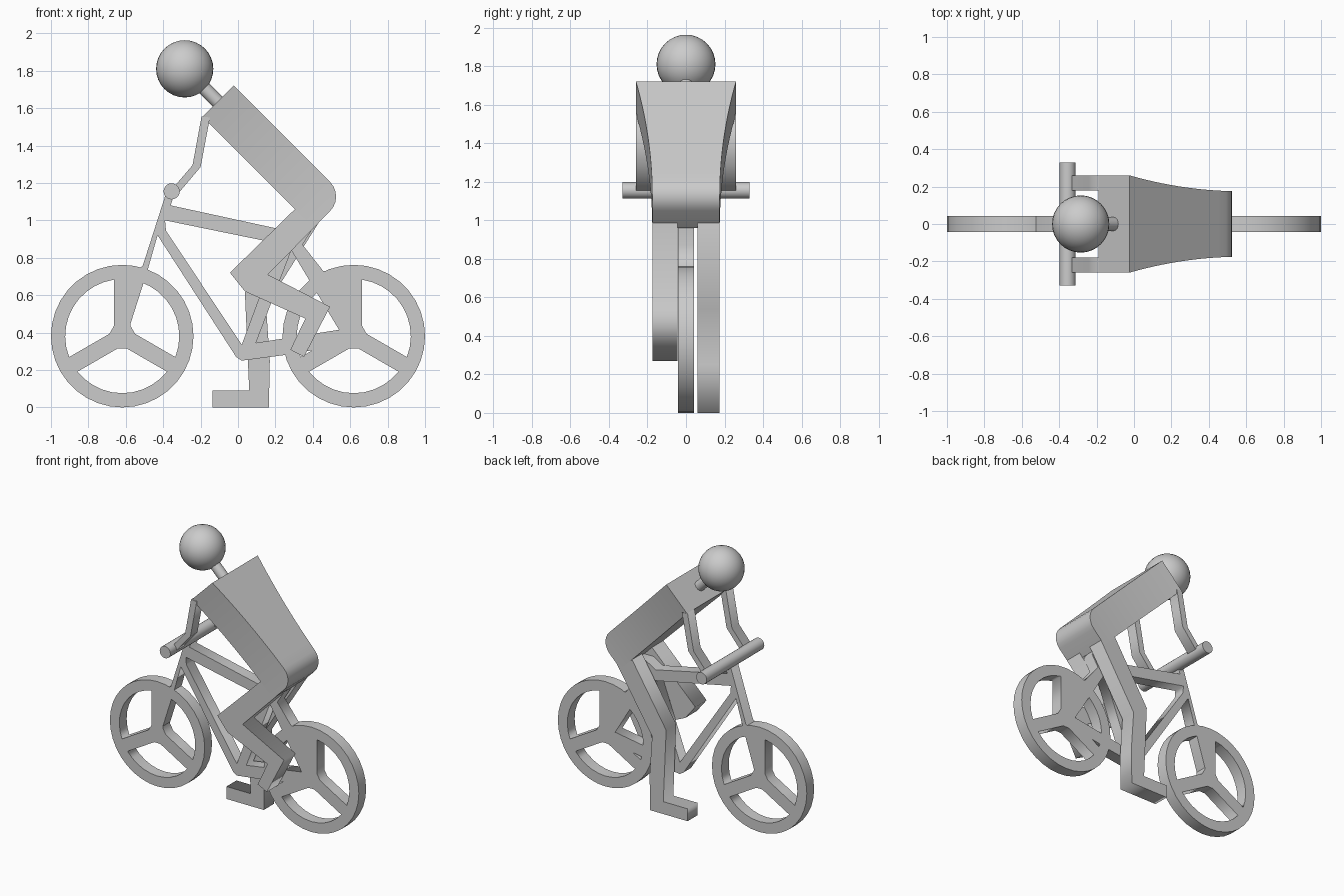
import bpy, bmesh, math
from mathutils import Vector

if "Cube" in bpy.data.objects:
    bpy.data.objects.remove(bpy.data.objects["Cube"])

grey = bpy.data.materials.new("plain grey")
grey.diffuse_color = (0.6, 0.6, 0.6, 1)
grey.use_nodes = True
grey.node_tree.nodes["Principled BSDF"].inputs["Base Color"].default_value = grey.diffuse_color


def finish(ob, name, smooth=None):
    ob.name = name
    ob.data.materials.clear()
    ob.data.materials.append(grey)
    if smooth:
        bpy.ops.object.select_all(action='DESELECT')
        ob.select_set(True)
        bpy.context.view_layer.objects.active = ob
        bpy.ops.object.shade_smooth_by_angle(angle=math.radians(smooth))
    return ob


def plate(name, loops, y0, y1):
    """Side-view outline (first loop) with holes (other loops), y0 to y1 thick."""
    cu = bpy.data.curves.new(name, 'CURVE')
    cu.dimensions = '2D'
    cu.fill_mode = 'BOTH'
    cu.extrude = (y1 - y0) / 2
    for pts in loops:
        sp = cu.splines.new('POLY')
        sp.points.add(len(pts) - 1)
        for p, (x, z) in zip(sp.points, pts):
            p.co = (x, z, 0, 1)
        sp.use_cyclic_u = True
    ob = bpy.data.objects.new(name, cu)
    bpy.context.collection.objects.link(ob)
    ob.rotation_euler = (math.pi / 2, 0, 0)
    ob.location.y = (y0 + y1) / 2
    bpy.ops.object.select_all(action='DESELECT')
    ob.select_set(True)
    bpy.context.view_layer.objects.active = ob
    bpy.ops.object.convert(target='MESH')
    return finish(bpy.context.object, name)


def rod(name, a, b, r, sides=20):
    a, b = Vector(a), Vector(b)
    bpy.ops.mesh.primitive_cylinder_add(vertices=sides, radius=r, depth=(b - a).length,
                                        location=(a + b) / 2)
    ob = bpy.context.object
    ob.rotation_euler = (b - a).to_track_quat('Z', 'Y').to_euler()
    return finish(ob, name, 40)


def polar(cx, cz, r, deg):
    a = math.radians(deg)
    return cx + r * math.cos(a), cz + r * math.sin(a)


# Wheels: rim disc with three sector holes leaving three spokes
T = 0.042
R, RIM, HUB, HALF = 0.381, 0.305, 0.07, 0.045
for name, cx in (("front_wheel", -0.619), ("rear_wheel", 0.619)):
    cz = R
    loops = [[polar(cx, cz, R, i * 10) for i in range(36)]]
    d = math.degrees(math.asin(HALF / RIM))
    h = math.degrees(math.asin(HALF / HUB))
    for a in (90, 210, 330):
        hole = [polar(cx, cz, RIM, a + d + (120 - 2 * d) * i / 10) for i in range(11)]
        hole += [polar(cx, cz, HUB, a + 120 - h), polar(cx, cz, HUB, a + h)]
        loops.append(hole)
    plate(name, loops, -T, T)

# Frame and fork: one outline with the two frame triangles cut out
outline = [(-0.38, 1.16), (-0.335, 1.16), (-0.36, 1.08), (0.215, 0.955), (0.29, 1.0),
           (0.37, 1.0), (0.395, 0.95), (0.345, 0.87), (0.455, 0.73), (0.619, 0.70),
           (0.619, 0.385), (0.60, 0.34), (0.25, 0.28), (0.02, 0.25), (-0.01, 0.27),
           (-0.43, 0.92), (-0.48, 0.745), (-0.577, 0.44), (-0.619, 0.385),
           (-0.619, 0.70), (-0.51, 0.755)]
main_hole = [(-0.39, 1.0), (-0.385, 0.945), (0.02, 0.335), (0.22, 0.875)]
rear_hole = [(0.096, 0.345), (0.285, 0.84), (0.54, 0.415)]
plate("bike_frame", [outline, main_hole, rear_hole], -T, T)

# Handlebar
rod("handlebar", (-0.355, -0.33, 1.155), (-0.355, 0.33, 1.155), 0.043)

# Torso: leaning block, wide at the shoulders, rounded at the seat
L, D, RR = 0.84, 0.235, 0.11
k = math.sqrt(0.5)
stations = [L * 0.87 * i / 12 for i in range(12)]
stations += [L - RR + RR * math.sin(math.radians(a)) for a in range(0, 91, 15)]
bm = bmesh.new()
rings = []
for s in stations:
    top = D
    if s > L - RR:
        top = D - RR + math.sqrt(max(0, RR ** 2 - (s - L + RR) ** 2))
    w = 0.175 + 0.085 * (1 - s / L) ** 2
    rings.append([bm.verts.new((-0.19 + k * (s + t), y, 1.555 + k * (t - s)))
                  for t, y in ((0, -w), (0, w), (top, w), (top, -w))])
for a, b in zip(rings, rings[1:]):
    for i in range(4):
        bm.faces.new((a[i], a[(i + 1) % 4], b[(i + 1) % 4], b[i]))
bm.faces.new(rings[0])
bm.faces.new(rings[-1])
bmesh.ops.recalc_face_normals(bm, faces=bm.faces)
me = bpy.data.meshes.new("torso")
bm.to_mesh(me)
bm.free()
torso = bpy.data.objects.new("torso", me)
bpy.context.collection.objects.link(torso)
finish(torso, "torso", 30)

# Neck and head
rod("neck", (-0.285, 0, 1.81), (-0.10, 0, 1.625), 0.037)
bpy.ops.mesh.primitive_uv_sphere_add(segments=32, ring_count=16, radius=0.153,
                                     location=(-0.285, 0, 1.81))
finish(bpy.context.object, "head", 60)

# Arms, bent at the elbow
arm = [(-0.195, 1.555), (-0.15, 1.55), (-0.20, 1.285), (-0.31, 1.155), (-0.36, 1.14),
       (-0.35, 1.17), (-0.243, 1.295)]
plate("near_arm", [arm], -0.26, -0.18)
plate("far_arm", [arm], 0.18, 0.26)

# Near leg lifted and bent back, far leg standing on the ground
near_leg = [(0.33, 1.085), (-0.043, 0.72), (0.037, 0.62), (0.36, 0.475), (0.28, 0.308),
            (0.353, 0.27), (0.492, 0.538), (0.16, 0.71), (0.43, 0.985)]
far_leg = [(0.33, 1.085), (0.037, 0.615), (0.06, 0.09), (-0.135, 0.09), (-0.135, 0),
           (0.165, 0), (0.17, 0.25), (0.15, 0.54), (0.43, 0.985)]
plate("near_leg", [near_leg], -0.175, -0.045)
plate("far_leg", [far_leg], 0.06, 0.175)
